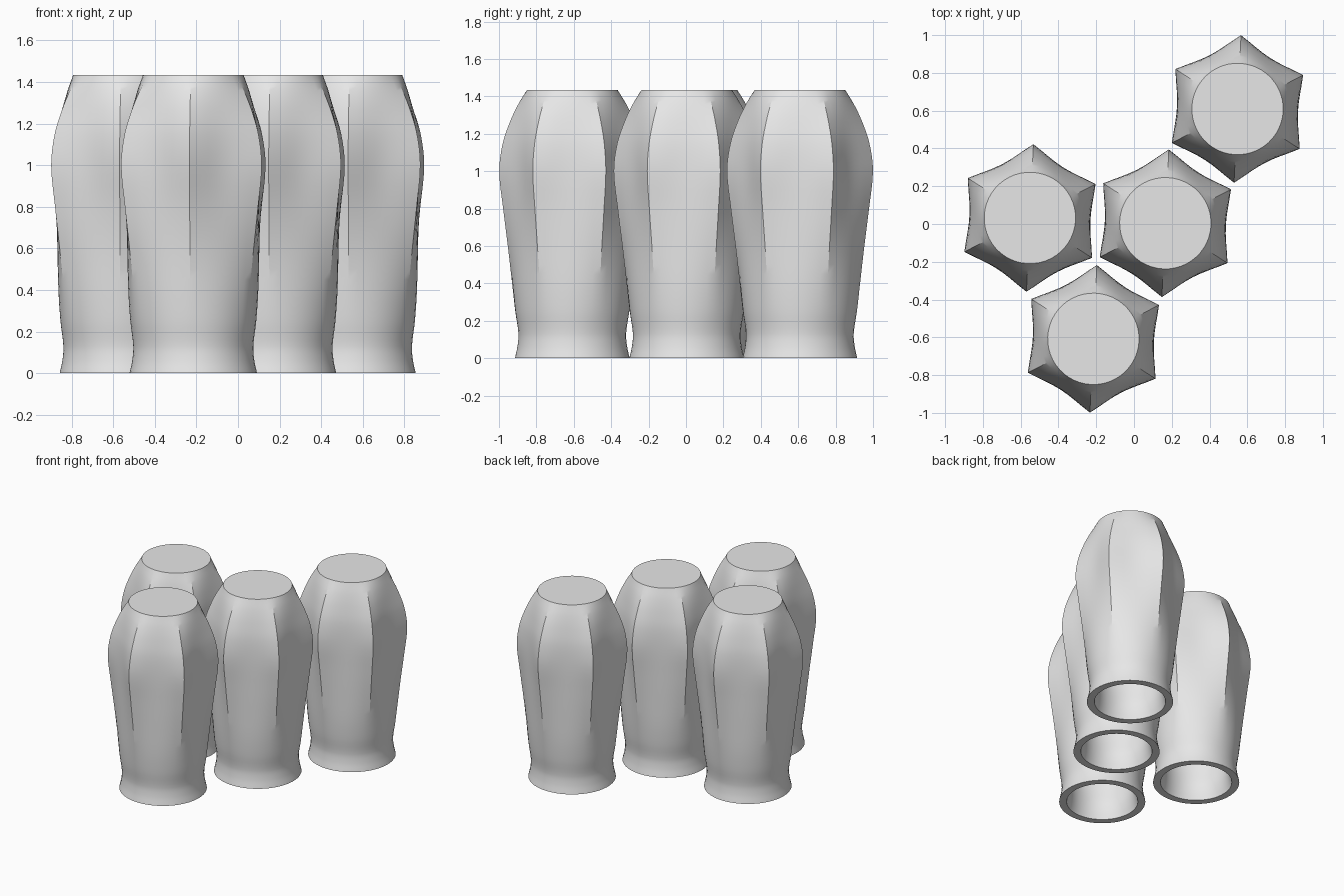
import bpy, bmesh, math

if "Cube" in bpy.data.objects:
    bpy.data.objects.remove(bpy.data.objects["Cube"])

SIDES, STEPS = 6, 8                 # six ridges, facets per concave side
N = SIDES * STEPS
TWIST = math.radians(27.3)          # direction of the first ridge
WALL = 0.053

# height, ridge radius, valley radius
PROFILE = [
    (0.00, 0.307, 0.307), (0.06, 0.294, 0.294), (0.13, 0.288, 0.289),
    (0.25, 0.305, 0.303), (0.40, 0.322, 0.313), (0.60, 0.345, 0.317),
    (0.80, 0.370, 0.319), (1.00, 0.391, 0.320), (1.15, 0.372, 0.312),
    (1.27, 0.331, 0.291), (1.36, 0.288, 0.268), (1.435, 0.242, 0.242),
]

grey = bpy.data.materials.new("plain grey")
grey.diffuse_color = (0.8, 0.8, 0.8, 1)
grey.use_nodes = True
grey.node_tree.nodes["Principled BSDF"].inputs["Base Color"].default_value = grey.diffuse_color


def smooth_profile(points, sub=4):
    """Cubic interpolation of the profile over height."""
    def slope(i, k):
        a, b = points[max(i - 1, 0)], points[min(i + 1, len(points) - 1)]
        return (b[k] - a[k]) / (b[0] - a[0])
    out = []
    for i in range(len(points) - 1):
        p, q = points[i], points[i + 1]
        h = q[0] - p[0]
        for s in range(sub):
            t = s / sub
            row = [p[0] + h * t]
            for k in (1, 2):
                row.append((2*t**3 - 3*t**2 + 1) * p[k] + (t**3 - 2*t**2 + t) * h * slope(i, k)
                           + (3*t**2 - 2*t**3) * q[k] + (t**3 - t**2) * h * slope(i + 1, k))
            out.append(tuple(row))
    return out + [points[-1]]


def add_ring(bm, z, ridge, valley):
    ring = []
    for i in range(N):
        u = 2 * (i % STEPS) / STEPS - 1          # -1 and 1 at ridges, 0 mid side
        r = valley + (ridge - valley) * u * u
        a = TWIST + math.tau * i / N
        ring.append(bm.verts.new((r * math.cos(a), r * math.sin(a), z)))
    return ring


def cup_mesh():
    bm = bmesh.new()
    rows = smooth_profile(PROFILE)
    # inner wall from the ceiling down, then the outer wall up from the rim
    inner = [(z, a - WALL, b - WALL) for z, a, b in rows if z < 1.38]
    rings = [add_ring(bm, *r) for r in inner[::-1] + rows]
    for low, high in zip(rings, rings[1:]):
        for i in range(N):
            j = (i + 1) % N
            bm.faces.new((low[i], low[j], high[j], high[i]))
    bm.faces.new(rings[-1])          # flat closed end
    bm.faces.new(rings[0][::-1])     # inner ceiling
    bmesh.ops.recalc_face_normals(bm, faces=bm.faces)
    mesh = bpy.data.meshes.new("cup")
    bm.to_mesh(mesh)
    bm.free()
    mesh.materials.append(grey)
    return mesh


# four upturned cups sharing one mesh
mesh = cup_mesh()
PLACES = {"left_cup": (-0.551, 0.032), "middle_cup": (0.166, 0.004),
          "front_cup": (-0.215, -0.608), "back_cup": (0.548, 0.609)}
for name, (x, y) in PLACES.items():
    cup = bpy.data.objects.new(name, mesh)
    cup.location = (x, y, 0)
    bpy.context.collection.objects.link(cup)

bpy.context.view_layer.objects.active = cup
cup.select_set(True)
bpy.ops.object.shade_smooth_by_angle(angle=math.radians(25))
